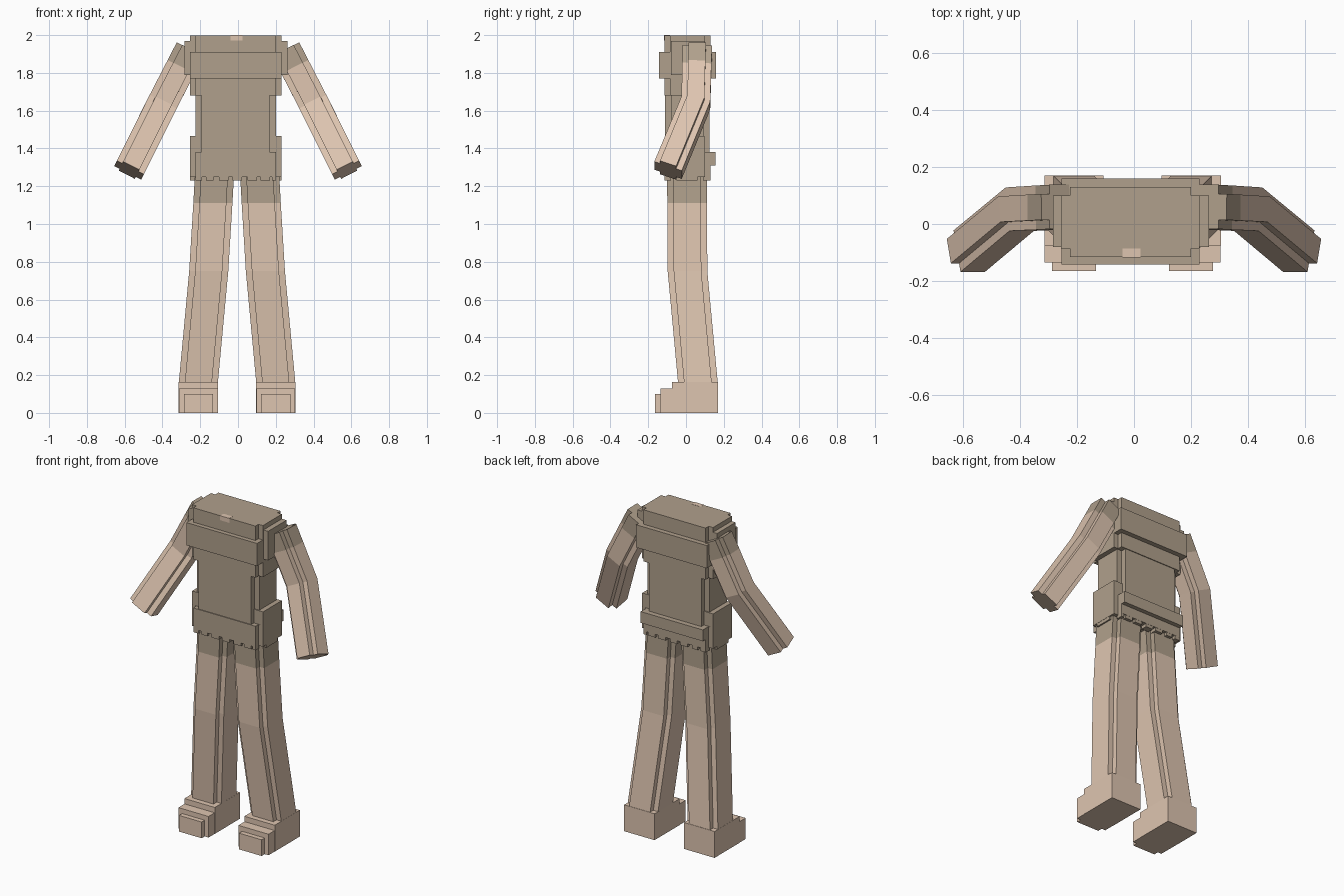
import bpy
import bmesh
from mathutils import Vector

cube = bpy.data.objects.get("Cube")
if cube:
    bpy.data.objects.remove(cube, do_unlink=True)


def make_material(name, srgb):
    linear = [((c / 255 + 0.055) / 1.055) ** 2.4 for c in srgb] + [1]
    mat = bpy.data.materials.new(name)
    mat.use_nodes = True
    mat.diffuse_color = linear
    mat.node_tree.nodes["Principled BSDF"].inputs["Base Color"].default_value = linear
    return mat


CLOTH = make_material("grey brown cloth", (176, 160, 140))
SKIN = make_material("warm skin", (222, 197, 176))


def outline(width, depth, notch):
    """Rectangle with a square notch in each corner, anticlockwise."""
    w, d = width / 2, depth / 2
    a, b = w - notch, d - notch
    if notch == 0:
        return [(w, -d), (w, d), (-w, d), (-w, -d)]
    return [(w, -b), (w, b), (a, b), (a, d), (-a, d), (-a, b),
            (-w, b), (-w, -b), (-a, -b), (-a, -d), (a, -d), (a, -b)]


def loft(name, rings, colours):
    """Skin a list of point rings; colours holds one material per span."""
    bm = bmesh.new()
    loops = [[bm.verts.new(p) for p in ring] for ring in rings]
    n = len(loops[0])
    slots = list(dict.fromkeys(colours))
    for low, high, colour in zip(loops, loops[1:], colours):
        for i in range(n):
            j = (i + 1) % n
            face = bm.faces.new((low[i], low[j], high[j], high[i]))
            face.material_index = slots.index(colour)
    bm.faces.new(loops[0][::-1]).material_index = slots.index(colours[0])
    bm.faces.new(loops[-1]).material_index = slots.index(colours[-1])
    bmesh.ops.recalc_face_normals(bm, faces=bm.faces)
    mesh = bpy.data.meshes.new(name)
    bm.to_mesh(mesh)
    bm.free()
    for mat in slots:
        mesh.materials.append(mat)
    obj = bpy.data.objects.new(name, mesh)
    bpy.context.collection.objects.link(obj)
    return obj


def slab(name, x, y, z, colour, notch=0.0):
    cx, cy = sum(x) / 2, sum(y) / 2
    shape = outline(x[1] - x[0], y[1] - y[0], notch)
    rings = [[(cx + u, cy + v, h) for u, v in shape] for h in z]
    return loft(name, rings, [colour])


# Torso: stacked slabs with notched corners
WIDE = (-0.255, 0.23)
DEEP = (-0.115, 0.13)
slab("upper_torso", WIDE, DEEP, (1.68, 1.999), CLOTH, 0.03)
slab("waist", (-0.225, 0.2), (-0.11, 0.125), (1.37, 1.69), CLOTH, 0.033)
slab("hips", WIDE, DEEP, (1.25, 1.38), CLOTH, 0.03)
slab("hip_sides", WIDE, (-0.084, 0.099), (1.3, 1.465), CLOTH)
slab("chest_band", (-0.254, 0.229), (-0.142, 0.16), (1.77, 1.91), CLOTH)
slab("shoulder_sides", (-0.283, 0.262), (-0.08, 0.1), (1.79, 1.97), CLOTH)
slab("back_hip_band", (-0.225, 0.2), (0.1, 0.157), (1.31, 1.38), CLOTH)
slab("neck_opening", (-0.04, 0.023), (-0.117, -0.085), (1.972, 2.0), SKIN)

# Ragged hem below the hips
hem = [(-0.225, -0.19), (-0.17, -0.13), (-0.1, -0.05), (-0.03, 0.02),
       (0.05, 0.1), (0.12, 0.17), (0.18, 0.2)]
for i, span in enumerate(hem):
    slab(f"front_hem_{i + 1}", span, (-0.114, -0.08), (1.23, 1.26), CLOTH)
    slab(f"back_hem_{i + 1}", span, (0.09, 0.129), (1.23, 1.26), CLOTH)
for side, x in (("right", (-0.254, -0.22)), ("left", (0.195, 0.229))):
    slab(f"{side}_side_hem", x, (-0.05, 0.06), (1.23, 1.26), CLOTH)


def leg_ring(side, x, y, z):
    return [(side * x - 0.005 + u, y + v, z) for u, v in outline(0.207, 0.21, 0.032)]


def arm_rings(side, path):
    """Square-ended rings along the path, mitred at the elbow."""
    across = Vector((0.893, 0, 0.45))
    rings = []
    for i, point in enumerate(path):
        before, after = path[max(i - 1, 0)], path[min(i + 1, len(path) - 1)]
        axis = ((point - before).normalized() + (after - point).normalized()).normalized()
        front = across.cross(axis).normalized()
        pts = [point + across * u + front * v for u, v in outline(0.16, 0.155, 0.032)]
        rings.append([(side * p.x, p.y, p.z) for p in pts])
    return rings


for side, label in ((1, "left"), (-1, "right")):
    # Leg with short trouser at the top
    loft(f"{label}_leg", [leg_ring(side, 0.12, 0.005, 1.255),
                          leg_ring(side, 0.128, 0.006, 1.11),
                          leg_ring(side, 0.15, 0.008, 0.75),
                          leg_ring(side, 0.205, 0.063, 0.16)],
         [CLOTH, SKIN, SKIN])

    # Stepped foot
    mid = side * 0.205 - 0.005
    for part, half, y, top in (("foot", 0.104, (-0.075, 0.17), 0.163),
                               ("instep", 0.103, (-0.135, 0.0), 0.13),
                               ("toe", 0.077, (-0.165, -0.1), 0.1)):
        slab(f"{label}_{part}", (mid - half, mid + half), y, (0, top), SKIN)

    # Arm with short sleeve, bent forward at the elbow
    shoulder, elbow = Vector((0.253, 0.06, 1.925)), Vector((0.4, 0.052, 1.64))
    cuff = shoulder.lerp(elbow, 0.33)
    hand = Vector((0.577, -0.095, 1.285))
    loft(f"{label}_arm", arm_rings(side, [shoulder, cuff, elbow, hand]),
         [CLOTH, SKIN, SKIN])
